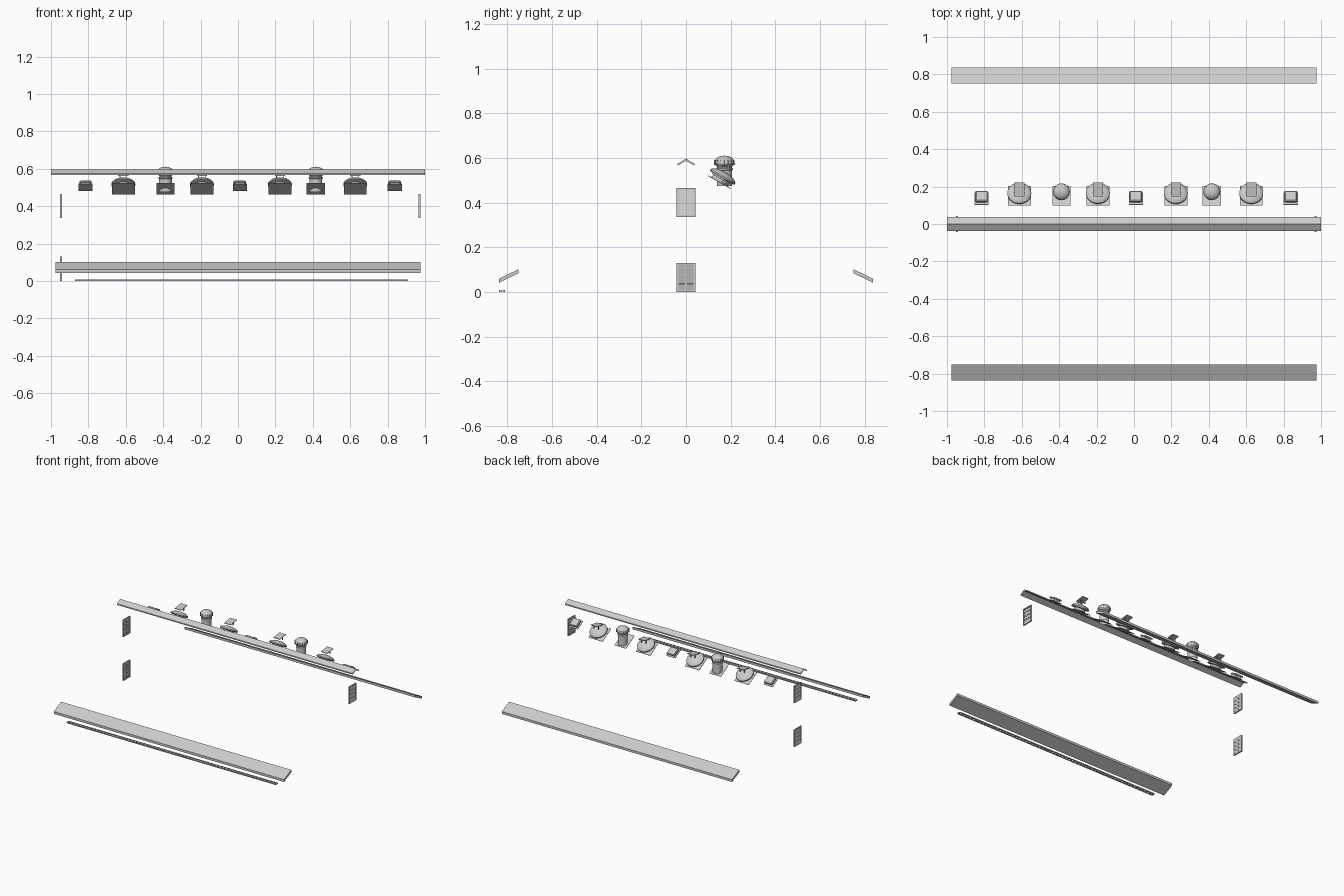
import bpy, bmesh, math
from mathutils import Matrix, Vector

if "Cube" in bpy.data.objects:
    bpy.data.objects.remove(bpy.data.objects["Cube"])

PITCH = Matrix.Rotation(math.radians(-30), 4, 'X')


def finish(bm, name, matrix=Matrix(), smooth=False):
    bmesh.ops.recalc_face_normals(bm, faces=bm.faces)
    me = bpy.data.meshes.new(name)
    bm.to_mesh(me)
    bm.free()
    ob = bpy.data.objects.new(name, me)
    bpy.context.collection.objects.link(ob)
    ob.matrix_world = matrix
    if smooth:
        bpy.ops.object.select_all(action='DESELECT')
        ob.select_set(True)
        bpy.context.view_layer.objects.active = ob
        bpy.ops.object.shade_smooth_by_angle(angle=math.radians(35))
    return ob


def add_box(bm, centre, size, rot=Matrix()):
    m = Matrix.Translation(centre) @ rot @ Matrix.Diagonal((*size, 1))
    bmesh.ops.create_cube(bm, size=1, matrix=m)


def extrude_x(name, profile, x0, x1):
    """Closed (y, z) profile swept along x."""
    bm = bmesh.new()
    f = bm.faces.new([bm.verts.new((x0, y, z)) for y, z in profile])
    out = bmesh.ops.extrude_face_region(bm, geom=[f])['geom']
    bmesh.ops.translate(bm, vec=(x1 - x0, 0, 0),
                        verts=[v for v in out if isinstance(v, bmesh.types.BMVert)])
    return finish(bm, name)


def lathe(name, profile, matrix, steps=32):
    """(r, z) profile spun around z."""
    bm = bmesh.new()
    vs = [bm.verts.new((r, 0, z)) for r, z in profile]
    es = [bm.edges.new(p) for p in zip(vs, vs[1:])]
    bmesh.ops.spin(bm, geom=vs + es, axis=(0, 0, 1), cent=(0, 0, 0),
                   angle=math.tau, steps=steps, use_merge=True)
    bmesh.ops.remove_doubles(bm, verts=bm.verts, dist=1e-5)
    return finish(bm, name, matrix, True)


# ridge cap
extrude_x("ridge_cap", [(-.038, .566), (0, .587), (.038, .566), (.038, .575),
                        (0, .597), (-.038, .575)], -1, 1)

# sloping eave boards
for side, name in ((-1, "front_eave_board"), (1, "back_eave_board")):
    extrude_x(name, [(side * .75, .102), (side * .837, .06),
                     (side * .837, .042), (side * .75, .084)], -.977, .977)

# slotted soffit strip under the front eave
bm = bmesh.new()
for y in (-.835, -.813):
    add_box(bm, (.019, y, .004), (1.77, .005, .008))
for i in range(60):
    add_box(bm, (-.863 + i * 1.764 / 59, -.824, .004), (.015, .02, .006))
finish(bm, "soffit_strip")


# louvred gable vents, facing outward
def gable_vent(name, x, z, side):
    bm = bmesh.new()
    for s in (-1, 1):
        add_box(bm, (0, s * .038, .065), (.01, .008, .13))
        add_box(bm, (0, 0, .065 + s * .061), (.01, .076, .008))
    for i in range(4):
        add_box(bm, (0, 0, .022 + i * .029), (.003, .07, .03),
                Matrix.Rotation(math.radians(-14 * side), 4, 'Y'))
    add_box(bm, (-side * .003, 0, .065), (.004, .01, .118))
    finish(bm, name, Matrix.Translation((x, 0, z)))


gable_vent("upper_gable_vent_left", -.947, .336, -1)
gable_vent("lower_gable_vent_left", -.947, 0, -1)
gable_vent("upper_gable_vent_right", .971, .336, 1)


def base_plate(name, m, width, length):
    bm = bmesh.new()
    add_box(bm, (0, 0, .001), (width, length, .003))
    finish(bm, name, m)


# low box vents
for i, x in enumerate((-.815, .01, .838)):
    m = Matrix.Translation((x, .135, .499)) @ PITCH
    base_plate(f"box_vent_flange_{i}", m, .075, .075)
    bm = bmesh.new()
    add_box(bm, (0, 0, .01), (.052, .05, .018))
    finish(bm, f"box_vent_body_{i}", m)
    bm = bmesh.new()
    add_box(bm, (0, .002, .022), (.066, .064, .012))
    top = [e for e in bm.edges if all(v.co.z > .02 for v in e.verts)]
    bmesh.ops.bevel(bm, geom=top, offset=.005, segments=1, affect='EDGES')
    finish(bm, f"box_vent_lid_{i}", m)

# solar mushroom vents, square to the roof slope
for i, x in enumerate((-.613, -.193, .224, .627)):
    m = Matrix.Translation((x, .15, .491)) @ PITCH
    base_plate(f"solar_vent_flange_{i}", m, .122, .118)
    lathe(f"solar_vent_neck_{i}", [(.046, 0), (.04, .008), (.04, .03)], m)
    lathe(f"solar_vent_hood_{i}",
          [(0, .022), (.058, .022), (.064, .025), (.064, .032), (.058, .039),
           (.042, .047), (.022, .052), (0, .053)], m)
    bm = bmesh.new()
    add_box(bm, (x, .185, .569), (.055, .075, .004),
            Matrix.Rotation(math.radians(8), 4, 'X'))
    finish(bm, f"solar_panel_{i}")
    # panel bracket
    bm = bmesh.new()
    for s in (-1, 1):
        add_box(bm, (x + s * .018, .192, .555), (.004, .008, .026))
    finish(bm, f"solar_panel_bracket_{i}")

# turbine vents with upright ribbed heads
for i, x in enumerate((-.388, .416)):
    m = Matrix.Translation((x, .15, .491)) @ PITCH
    base_plate(f"turbine_flange_{i}", m, .098, .118)
    up = Matrix.Translation((x, .172, 0))
    lathe(f"turbine_neck_{i}", [(.034, .475), (.034, .545), (.038, .547),
                                (.038, .553), (.033, .557), (.033, .564)], up)
    lathe(f"turbine_head_{i}",
          [(0, .562), (.034, .562), (.042, .569), (.045, .58), (.042, .591),
           (.034, .601), (.02, .608), (0, .611)], up, 24)
    # curved blades standing proud of the head
    bm = bmesh.new()
    for k in range(16):
        a = k * math.tau / 16
        add_box(bm, (.0435 * math.cos(a), .0435 * math.sin(a), .58),
                (.005, .002, .022), Matrix.Rotation(a + .5, 4, 'Z'))
    finish(bm, f"turbine_blades_{i}", up)
